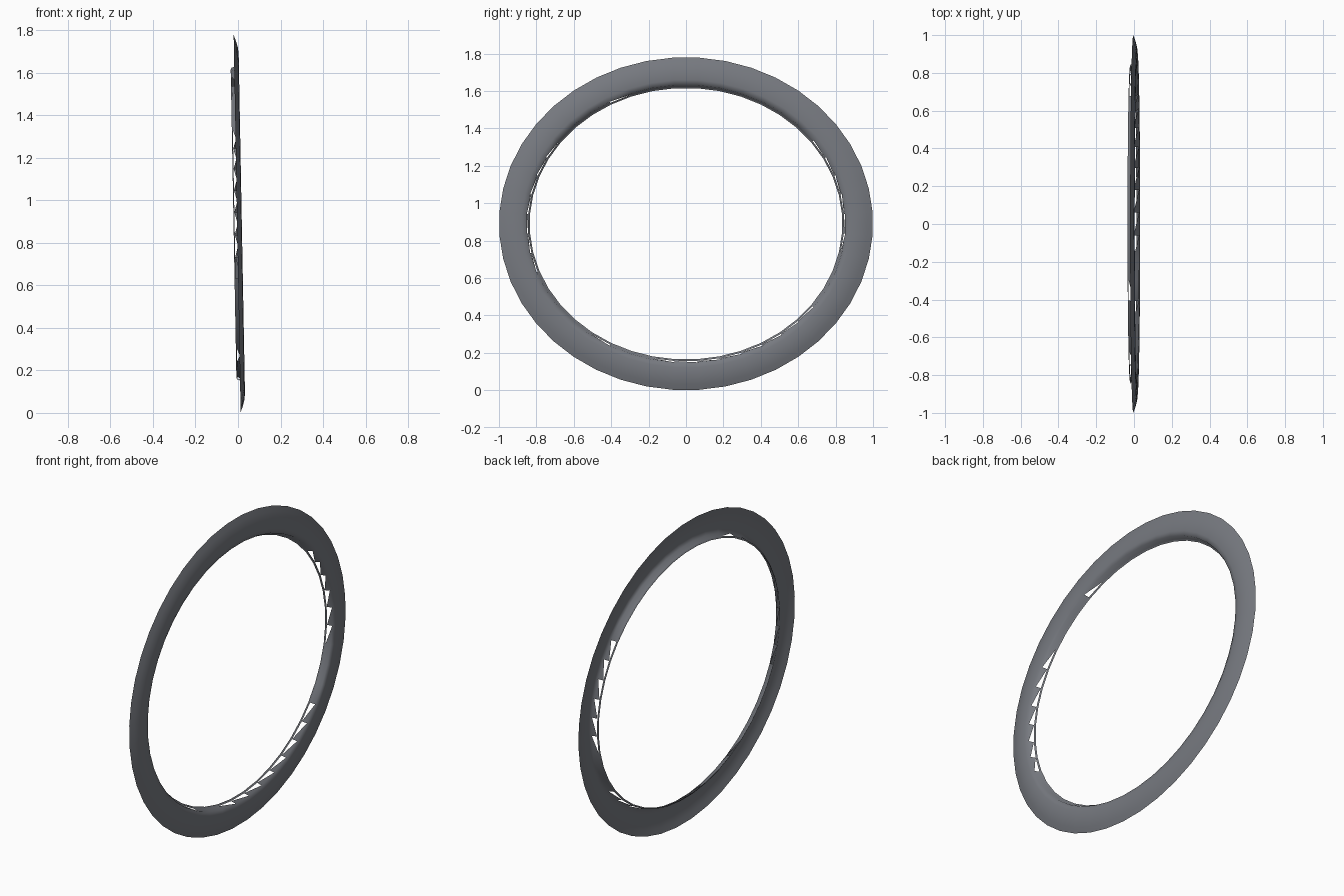
import bpy, bmesh, math

if "Cube" in bpy.data.objects:
    bpy.data.objects.remove(bpy.data.objects["Cube"])

SEG = 44
RY, RZ = 1.0, 0.89      # outer half-axes of the oval
TILT = 0.0185           # slight lean of the whole ring

# cross-section: (inset from outer edge, depth along x)
FACE = [(0, -0.004), (0.03, 0.007), (0.06, 0.015), (0.09, 0.018), (0.12, 0.018), (0.147, 0.013)]
RIM = [(0.154, -0.016), (0.164, -0.021)]

# angular ranges where the inner wall is broken into sawteeth
GAPS = [(-14, 39), (-104, -34), (144, 201), (111, 120), (231, 239)]


def point(i, inset, x):
    a = 2 * math.pi * (i + 0.5) / SEG
    y = (RY - inset) * math.cos(a)
    z = (RZ - inset) * math.sin(a)
    return (x - TILT * z, y, z + RZ)


def has_gap(i):
    mid = 360 * (i + 1) / SEG
    return any(lo <= mid + k <= hi for lo, hi in GAPS for k in (0, -360))


def finish(name, bm, mat):
    me = bpy.data.meshes.new(name)
    bm.to_mesh(me)
    bm.free()
    me.materials.append(mat)
    ob = bpy.data.objects.new(name, me)
    bpy.context.collection.objects.link(ob)
    bpy.ops.object.select_all(action='DESELECT')
    ob.select_set(True)
    bpy.context.view_layer.objects.active = ob
    bpy.ops.object.shade_smooth_by_angle(angle=math.radians(75))


dark = bpy.data.materials.new("dark_grey")
dark.diffuse_color = (0.185, 0.195, 0.218, 1)
dark.use_nodes = True
dark.node_tree.nodes["Principled BSDF"].inputs["Base Color"].default_value = dark.diffuse_color

# open-backed oval ring: curved face, toothed inner wall, thin rear rim
bm = bmesh.new()
rows = [[bm.verts.new(point(i, *p)) for i in range(SEG)] for p in FACE + RIM]
wall = len(FACE) - 1
for r in range(len(rows) - 1):
    a, b = rows[r], rows[r + 1]
    for i in range(SEG):
        j = (i + 1) % SEG
        if r == wall:
            bm.faces.new((a[i], a[j], b[i]))
            if not has_gap(i):
                bm.faces.new((b[i], a[j], b[j]))
        else:
            bm.faces.new((a[i], a[j], b[j], b[i]))
bmesh.ops.recalc_face_normals(bm, faces=bm.faces[:])
# make the curved face point forward along +x
bm.faces.ensure_lookup_table()
bm.normal_update()
if bm.faces[SEG * 3].normal.x < 0:
    bmesh.ops.reverse_faces(bm, faces=bm.faces[:])
finish("oval_ring", bm, dark)
